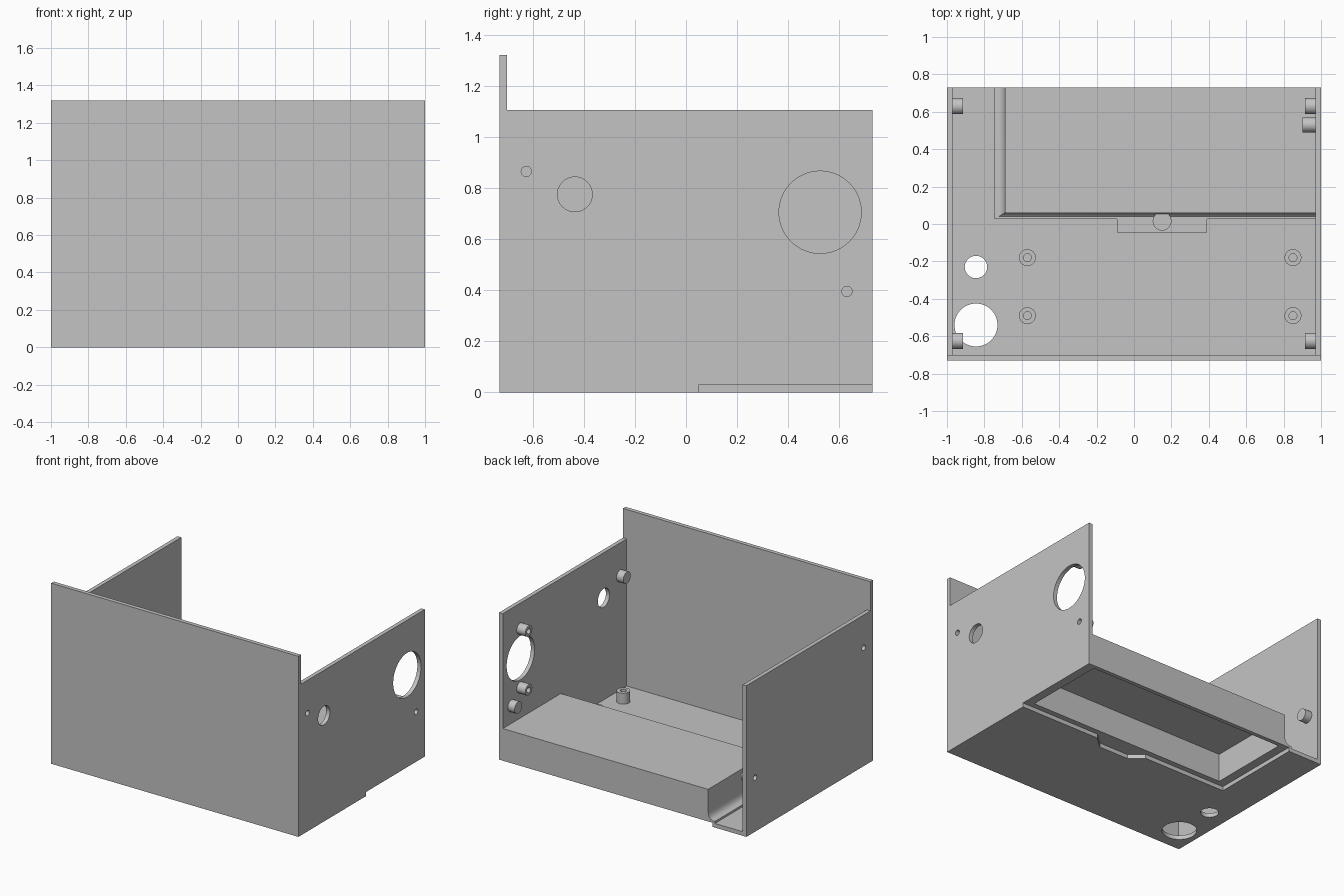
import bpy
import bmesh
from math import radians
from mathutils import Matrix, Vector

default_cube = bpy.data.objects.get("Cube")
if default_cube:
    bpy.data.objects.remove(default_cube, do_unlink=True)

grey = bpy.data.materials.new("light_grey")
grey.use_nodes = True
COLOUR = (0.55, 0.55, 0.55, 1)
grey.diffuse_color = COLOUR
grey.node_tree.nodes["Principled BSDF"].inputs["Base Color"].default_value = COLOUR


def finish(name, bm):
    bmesh.ops.recalc_face_normals(bm, faces=bm.faces)
    mesh = bpy.data.meshes.new(name)
    bm.to_mesh(mesh)
    bm.free()
    mesh.materials.append(grey)
    obj = bpy.data.objects.new(name, mesh)
    bpy.context.collection.objects.link(obj)
    return obj


def box(name, low, high):
    low, high = Vector(low), Vector(high)
    bm = bmesh.new()
    bmesh.ops.create_cube(bm, size=1)
    bmesh.ops.scale(bm, vec=high - low, verts=bm.verts)
    bmesh.ops.translate(bm, vec=(low + high) / 2, verts=bm.verts)
    return finish(name, bm)


def rod(name, start, end, radius, segments=48):
    start, end = Vector(start), Vector(end)
    axis = end - start
    bm = bmesh.new()
    turn = axis.to_track_quat("Z", "Y").to_matrix().to_4x4()
    bmesh.ops.create_cone(bm, cap_ends=True, segments=segments, radius1=radius,
                          radius2=radius, depth=axis.length,
                          matrix=Matrix.Translation((start + end) / 2) @ turn)
    return finish(name, bm)


def loft(name, rings):
    """Solid through a stack of closed rings with equal point counts."""
    bm = bmesh.new()
    rows = [[bm.verts.new(p) for p in ring] for ring in rings]
    for a, b in zip(rows, rows[1:]):
        for i in range(len(a)):
            j = (i + 1) % len(a)
            bm.faces.new((a[i], a[j], b[j], b[i]))
    bm.faces.new(rows[0])
    bm.faces.new(rows[-1])
    return finish(name, bm)


def carve(obj, cutter):
    """Subtract the cutter for good and remove it."""
    cutter.hide_render = True
    mod = obj.modifiers.new("cut", "BOOLEAN")
    mod.operation = "DIFFERENCE"
    mod.solver = "EXACT"
    mod.object = cutter
    graph = bpy.context.evaluated_depsgraph_get()
    graph.update()
    mesh = bpy.data.meshes.new_from_object(obj.evaluated_get(graph))
    obj.modifiers.clear()
    obj.data = mesh
    bpy.data.objects.remove(cutter, do_unlink=True)


T = 0.03                 # sheet thickness
IN = 1 - T               # inner face of the side walls
BACK, FRONT = 0.73, -0.73
SIDE_TOP, FRONT_TOP = 1.105, 1.32
parts = []

# Floor with cable holes and the opening for the battery cover
floor = box("floor", (-IN, FRONT + T, 0), (IN, BACK, T))
carve(floor, box("cut", (-0.725, 0.05, -0.1), (1.1, 0.8, 0.1)))
for y, r in ((-0.23, 0.06), (-0.54, 0.115)):
    carve(floor, rod("cut", (-0.845, y, -0.1), (-0.845, y, 0.1), r))
latch = [(-0.07, 0.06), (0.37, 0.06), (0.27, -0.03), (0.03, -0.03)]
carve(floor, loft("cut", [[(x, y, z) for x, y in latch] for z in (-0.1, 0.1)]))
parts.append(floor)

# Raised pad and thumb notch cover above the latch pocket
parts.append(box("latch_pad", (-0.09, -0.045, T), (0.39, 0.04, 0.045)))
parts.append(rod("thumb_notch_cover", (0.15, 0.015, 0.035), (0.15, 0.015, 0.06), 0.05))

# Tall front wall
parts.append(box("front_wall", (-1, FRONT, 0), (1, FRONT + T, FRONT_TOP)))

# Side walls with screw bosses
SCREWS = ((-0.625, 0.865), (0.63, 0.395))
for side, name in ((1, "left"), (-1, "right")):
    wall = box(name + "_wall", (min(side, side * IN), FRONT + T, 0),
               (max(side, side * IN), BACK, SIDE_TOP))
    for y, z in SCREWS:
        boss = rod(name + "_screw_boss", (side * IN, y, z), (side * 0.915, y, z), 0.043)
        for target in (wall, boss):
            carve(target, rod("cut", (side * 0.935, y, z), (side * 1.1, y, z), 0.02, 24))
        parts.append(boss)
    if side == 1:
        # Port holes and the cover notch on this side only
        for y, z, r in ((-0.435, 0.775, 0.068), (0.525, 0.705, 0.161)):
            carve(wall, rod("cut", (0.8, y, z), (1.1, y, z), r, 64))
        carve(wall, box("cut", (0.8, 0.05, -0.1), (1.1, 0.8, T)))
    parts.append(wall)

# Bosses above and below the large port
for z in (0.92, 0.49):
    boss = rod("port_boss", (IN, 0.53, z), (0.9, 0.53, z), 0.04)
    carve(boss, rod("cut", (0.8, 0.53, z), (0.96, 0.53, z), 0.02, 24))
    parts.append(boss)

# Circuit board standoffs
for x in (-0.57, 0.85):
    for y in (-0.18, -0.49):
        post = rod("standoff", (x, y, T), (x, y, 0.11), 0.045)
        carve(post, rod("cut", (x, y, 0.045), (x, y, 0.2), 0.021, 24))
        parts.append(post)

# Battery compartment with a flared foot, open underneath
PROFILE = ((0.055, T), (0.055, 0.045), (0.035, 0.045), (0.02, 0.052),
           (0.01, 0.063), (0.003, 0.08), (0, 0.1), (0, 0.265))


def outline(grow, z):
    x, y = -0.69 - grow, 0.06 - grow * 0.6
    return [(x, y, z), (IN, y, z), (IN, BACK, z), (x, BACK, z)]


bay = loft("battery_compartment", [outline(g, z) for g, z in PROFILE])
carve(bay, box("cut", (-0.66, 0.09, -0.1), (0.935, 0.7, 0.235)))
parts.append(bay)

# Smooth the round surfaces, keep the edges sharp
bpy.ops.object.select_all(action="DESELECT")
for obj in parts:
    obj.select_set(True)
bpy.context.view_layer.objects.active = parts[0]
bpy.ops.object.shade_smooth_by_angle(angle=radians(30))
